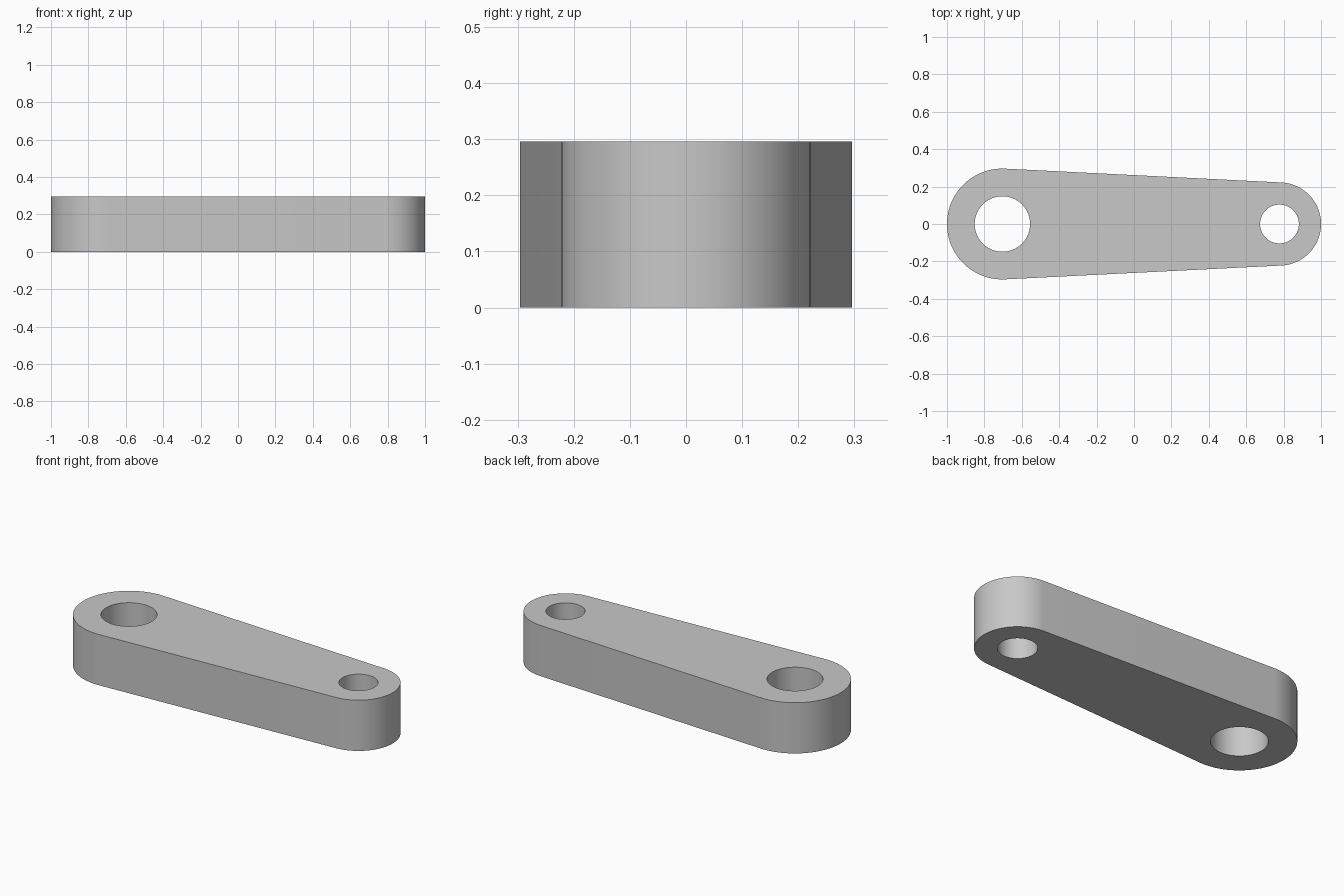
import bpy
import bmesh
from math import acos, cos, sin, pi, radians

cube = bpy.data.objects.get("Cube")
if cube:
    bpy.data.objects.remove(cube, do_unlink=True)

# Proportions: the arm is 27 units long overall
U = 2 / 27
BIG_R, SMALL_R, SPAN, THICK = 4 * U, 3 * U, 20 * U, 4 * U
BIG_HOLE, SMALL_HOLE = 2 * U, 1.4 * U
BIG_X = -1 + BIG_R
SMALL_X = 1 - SMALL_R

grey = bpy.data.materials.new("plain grey")
grey.use_nodes = True
colour = (0.58, 0.58, 0.58, 1)
grey.diffuse_color = colour
grey.node_tree.nodes["Principled BSDF"].inputs["Base Color"].default_value = colour


def arc(cx, radius, start, end, steps):
    """Points along an arc, both ends included."""
    angles = [start + (end - start) * i / steps for i in range(steps + 1)]
    return [(cx + radius * cos(a), radius * sin(a), 0) for a in angles]


def add_loop(bm, points):
    """Closed loop of edges through the points."""
    verts = [bm.verts.new(p) for p in points]
    return [bm.edges.new((v, verts[i - 1])) for i, v in enumerate(verts)]


bm = bmesh.new()

# Outline: two round ends joined by their common tangents
tangent = acos((BIG_R - SMALL_R) / SPAN)
edges = add_loop(bm, arc(BIG_X, BIG_R, tangent, 2 * pi - tangent, 48)
                 + arc(SMALL_X, SMALL_R, -tangent, tangent, 48))

# Pin holes
for cx, radius in ((BIG_X, BIG_HOLE), (SMALL_X, SMALL_HOLE)):
    edges += add_loop(bm, arc(cx, radius, 0, 2 * pi, 64)[:-1])

# Fill between the loops and extrude to full thickness
bmesh.ops.triangle_fill(bm, use_beauty=True, use_dissolve=False, edges=edges)
extruded = bmesh.ops.extrude_face_region(bm, geom=bm.faces[:], use_keep_orig=True)
top = [g for g in extruded["geom"] if isinstance(g, bmesh.types.BMVert)]
bmesh.ops.translate(bm, verts=top, vec=(0, 0, THICK))
bmesh.ops.recalc_face_normals(bm, faces=bm.faces[:])

mesh = bpy.data.meshes.new("link_arm")
bm.to_mesh(mesh)
bm.free()
mesh.materials.append(grey)
arm = bpy.data.objects.new("link_arm", mesh)
bpy.context.collection.objects.link(arm)

# Smooth round walls, sharp rims
bpy.ops.object.select_all(action="DESELECT")
arm.select_set(True)
bpy.context.view_layer.objects.active = arm
bpy.ops.object.shade_smooth_by_angle(angle=radians(30))
